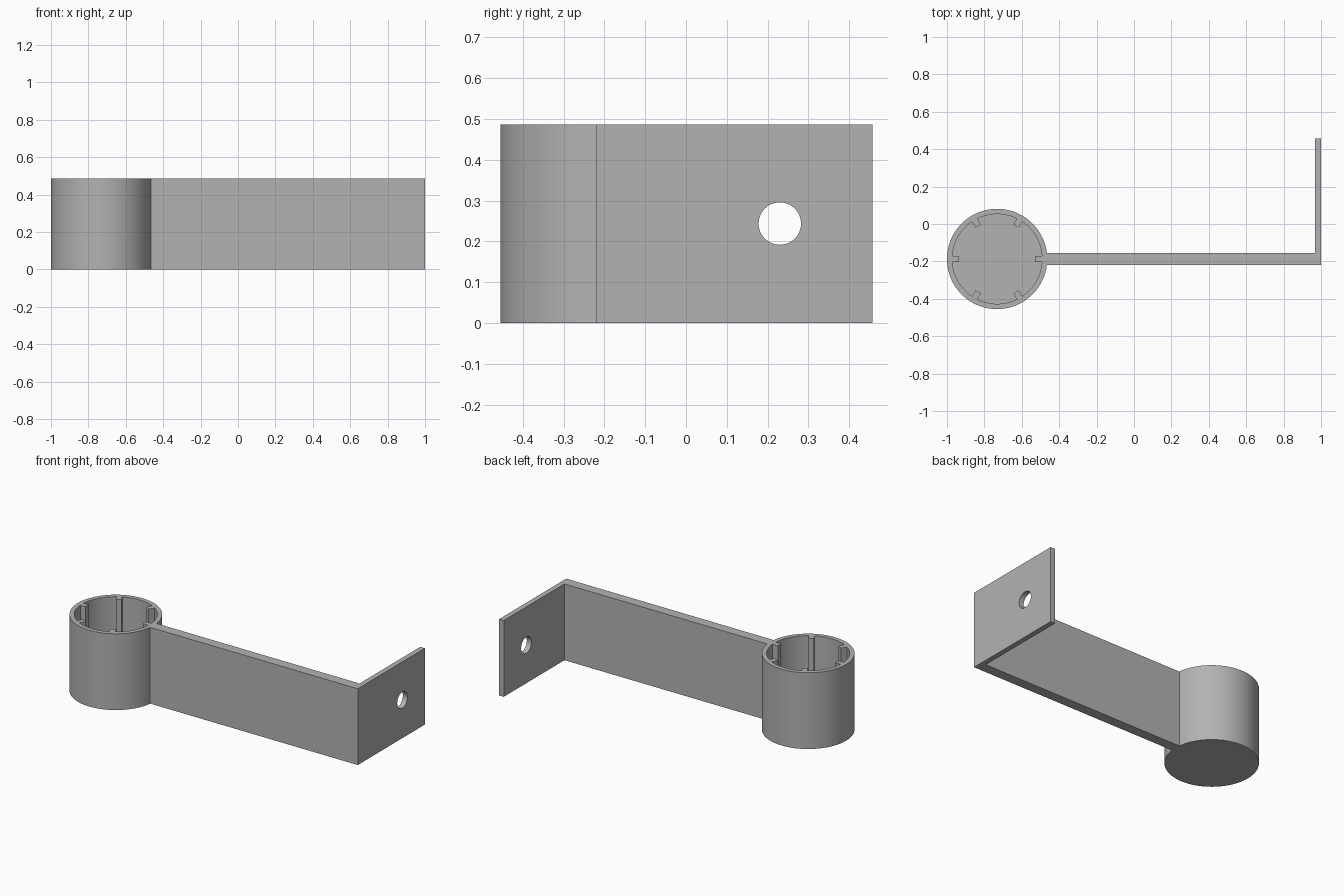
import bpy, bmesh
from math import sin, cos, asin, pi, radians
from mathutils import Matrix

cube = bpy.data.objects.get("Cube")
if cube:
    bpy.data.objects.remove(cube, do_unlink=True)

# Main dimensions
HEIGHT = 0.487
CX, CY = -0.732, -0.187        # cup axis
R_OUT, R_IN, R_RIB = 0.268, 0.24, 0.203
RIB_HALF = 0.0165
FLOOR = 0.03
ARM_FRONT, ARM_BACK = -0.22, -0.155
PLATE_IN, PLATE_OUT, PLATE_END = 0.967, 1.0, 0.457

grey = bpy.data.materials.new("plain grey")
grey.use_nodes = True
colour = (0.45, 0.45, 0.45, 1)
grey.diffuse_color = colour
grey.node_tree.nodes["Principled BSDF"].inputs["Base Color"].default_value = colour


def polar(radius, angle):
    return CX + radius * cos(angle), CY + radius * sin(angle)


def arc(radius, start, end, steps):
    return [polar(radius, start + (end - start) * i / steps) for i in range(steps + 1)]


def add_object(name, bm):
    bmesh.ops.recalc_face_normals(bm, faces=bm.faces)
    mesh = bpy.data.meshes.new(name)
    bm.to_mesh(mesh)
    bm.free()
    mesh.materials.append(grey)
    obj = bpy.data.objects.new(name, mesh)
    bpy.context.collection.objects.link(obj)
    return obj


def prism(name, outline, bottom, top):
    """Extrude a flat outline upward."""
    bm = bmesh.new()
    face = bm.faces.new([bm.verts.new((x, y, bottom)) for x, y in outline])
    extruded = bmesh.ops.extrude_face_region(bm, geom=[face], use_keep_orig=True)
    verts = [v for v in extruded["geom"] if isinstance(v, bmesh.types.BMVert)]
    bmesh.ops.translate(bm, verts=verts, vec=(0, 0, top - bottom))
    return add_object(name, bm)


def cut(obj, cutter):
    """Subtract the cutter, then discard it."""
    cutter.hide_render = True
    mod = obj.modifiers.new("cut", "BOOLEAN")
    mod.operation = "DIFFERENCE"
    mod.solver = "EXACT"
    mod.object = cutter
    bpy.ops.object.select_all(action="DESELECT")
    bpy.context.view_layer.objects.active = obj
    obj.select_set(True)
    bpy.ops.object.modifier_apply(modifier=mod.name)
    bpy.data.objects.remove(cutter, do_unlink=True)
    bpy.ops.object.shade_smooth_by_angle(angle=radians(30))


# Round cup, open at the top, with six ribs left standing inside
cup = prism("ribbed_cup", arc(R_OUT, 0, 2 * pi, 96)[:-1], 0, HEIGHT)
cavity_outline = []
wall, tip = asin(RIB_HALF / R_IN), asin(RIB_HALF / R_RIB)
for i in range(6):
    a = i * pi / 3
    cavity_outline += [polar(R_RIB, a - tip), polar(R_RIB, a + tip)]
    cavity_outline += arc(R_IN, a + wall, a + pi / 3 - wall, 14)
cut(cup, prism("cavity_cutter", cavity_outline, FLOOR, HEIGHT + 0.1))

# Arm and mounting plate as one bent strip, its end following the cup wall
joint = arc(R_OUT - 0.001, asin((ARM_BACK - CY) / R_OUT), asin((ARM_FRONT - CY) / R_OUT), 6)
strip = joint + [(PLATE_OUT, ARM_FRONT), (PLATE_OUT, PLATE_END),
                 (PLATE_IN, PLATE_END), (PLATE_IN, ARM_BACK)]
bracket = prism("arm_and_mounting_plate", strip, 0, HEIGHT)

# Screw hole through the plate
bm = bmesh.new()
bmesh.ops.create_cone(bm, cap_ends=True, segments=48, radius1=0.052, radius2=0.052, depth=0.2,
                      matrix=Matrix.Translation((PLATE_OUT, 0.23, HEIGHT / 2)) @ Matrix.Rotation(pi / 2, 4, "Y"))
cut(bracket, add_object("hole_cutter", bm))
